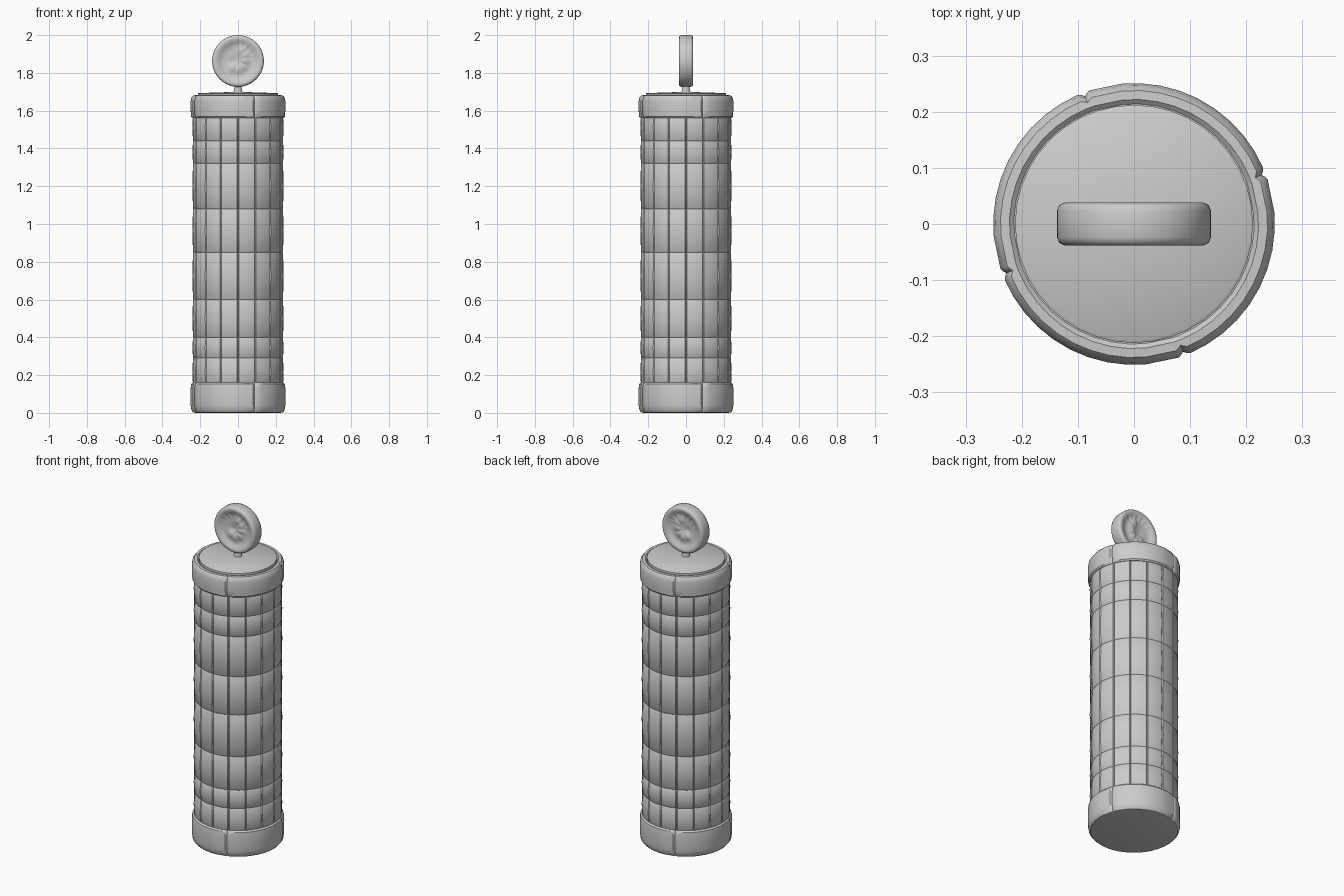
import bpy, bmesh
from math import sin, cos, pi, radians, exp, hypot, atan2

if "Cube" in bpy.data.objects:
    bpy.data.objects.remove(bpy.data.objects["Cube"])

grey = bpy.data.materials.new("plain grey")
grey.use_nodes = True
COLOUR = (0.6, 0.6, 0.6, 1)
grey.diffuse_color = COLOUR
grey.node_tree.nodes["Principled BSDF"].inputs["Base Color"].default_value = COLOUR


def lathe(name, profile, angles, offset=None, axis="z", centre=0, sharp=35, relief=None):
    """Revolve (radius, height) points; open ends on the axis become single points."""
    bm = bmesh.new()
    rings = []

    def place(r, h, a):
        x, y = r * cos(a), r * sin(a)
        if axis == "z":
            return (x, y, h)
        if relief:
            h += relief(x, y, r) * (1 if h > 0 else -1)
        return (x, h, y + centre)

    for r, h in profile:
        if r == 0:
            rings.append([bm.verts.new(place(0, h, 0))] * len(angles))
        else:
            rings.append([bm.verts.new(place(r + (offset(a, r, h) if offset else 0), h, a))
                          for a in angles])
    n = len(angles)
    for low, high in zip(rings, rings[1:]):
        for i in range(n):
            j = (i + 1) % n
            quad = list(dict.fromkeys([low[i], low[j], high[j], high[i]]))
            if len(quad) > 2:
                bm.faces.new(quad)
    bmesh.ops.recalc_face_normals(bm, faces=bm.faces)
    mesh = bpy.data.meshes.new(name)
    bm.to_mesh(mesh)
    bm.free()
    obj = bpy.data.objects.new(name, mesh)
    bpy.context.collection.objects.link(obj)
    mesh.materials.append(grey)
    bpy.ops.object.select_all(action="DESELECT")
    obj.select_set(True)
    bpy.context.view_layer.objects.active = obj
    bpy.ops.object.shade_smooth_by_angle(angle=radians(sharp))
    return obj


# Panelled body: sixteen columns parted by fine seams, rows parted by shallow grooves
PANELS = 16
step = 2 * pi / PANELS
body_angles = [step * (k + f) for k in range(PANELS) for f in (0, 0.05, 0.35, 0.65, 0.95)]


def panel_seam(a, r, h):
    f = (a / step) % 1
    return -0.005 if min(f, 1 - f) < 0.01 else 0


rows = [0.14, 0.29, 0.40, 0.60, 0.85, 1.08, 1.32, 1.44, 1.58]
body_profile = [(0, 0.14)]
for low, high in zip(rows, rows[1:]):
    body_profile += [(0.235, low), (0.239, low + 0.006), (0.241, (low + high) / 2),
                     (0.239, high - 0.006)]
body_profile += [(0.235, 1.58), (0, 1.58)]
lathe("body", body_profile, body_angles, panel_seam)

# End collars, each made of four segments with narrow joints
JOINT = radians(21)
collar_angles = [JOINT + radians(90 * q + d) for q in range(4)
                 for d in [0, 1, 2.5] + list(range(10, 82, 8)) + [87.5, 89]]


def joint(a, r, h):
    d = ((a - JOINT + pi / 4) % (pi / 2)) - pi / 4
    return -0.007 * max(0, 1 - abs(d) / radians(2)) if r > 0.23 else 0


lathe("top_collar", [(0.21, 1.56), (0.242, 1.56), (0.249, 1.568), (0.251, 1.60),
                     (0.251, 1.65), (0.247, 1.67), (0.238, 1.681), (0.222, 1.682),
                     (0.214, 1.675), (0, 1.675)], collar_angles, joint)
lathe("base_collar", [(0, 0.004), (0.225, 0), (0.238, 0.003), (0.247, 0.014), (0.251, 0.04),
                      (0.251, 0.13), (0.248, 0.152), (0.24, 0.16), (0.21, 0.16)],
      collar_angles, joint)

# Shallow conical lid and the stem that carries the disc
lid_angles = [2 * pi * i / 40 for i in range(40)]
lathe("lid", [(0.212, 1.67), (0.212, 1.69), (0.207, 1.693), (0.03, 1.699), (0, 1.70)],
      lid_angles)
stem_angles = [2 * pi * i / 16 for i in range(16)]
lathe("stem", [(0, 1.69), (0.024, 1.69), (0.022, 1.71), (0.019, 1.72), (0.019, 1.75),
               (0, 1.75)], stem_angles)


# Upright disc with dished faces, a soft hook-shaped ridge and dimples under the rim
def bump(x, y, cx, cy, size):
    return exp(-((x - cx) ** 2 + (y - cy) ** 2) / size ** 2)


HOOK = [(0.02, 0.055), (0.035, 0.03), (0.035, 0), (0.025, -0.03), (0, -0.045), (-0.025, -0.035)]


def disc_relief(x, y, r):
    if r > 0.112:
        return 0
    hook = max(bump(x, y, px, py, 0.022) for px, py in HOOK)
    angle = atan2(y, x)
    edge = exp(-((hypot(x, y) - 0.088) / 0.012) ** 2)
    dimples = 0.003 * cos(angle * 18) * edge * max(0, sin(angle))
    return 0.013 * hook + dimples - 0.006 * bump(x, y, -0.02, 0, 0.02)


half = [(0, 0.020), (0.015, 0.020), (0.03, 0.020), (0.045, 0.020), (0.06, 0.020),
        (0.075, 0.021), (0.088, 0.024), (0.10, 0.030), (0.112, 0.036), (0.124, 0.038),
        (0.133, 0.034), (0.137, 0.024)]
disc_profile = half + [(r, -h) for r, h in reversed(half)]
disc_angles = [2 * pi * i / 72 for i in range(72)]
lathe("disc", disc_profile, disc_angles, axis="y", centre=1.863, sharp=60, relief=disc_relief)
